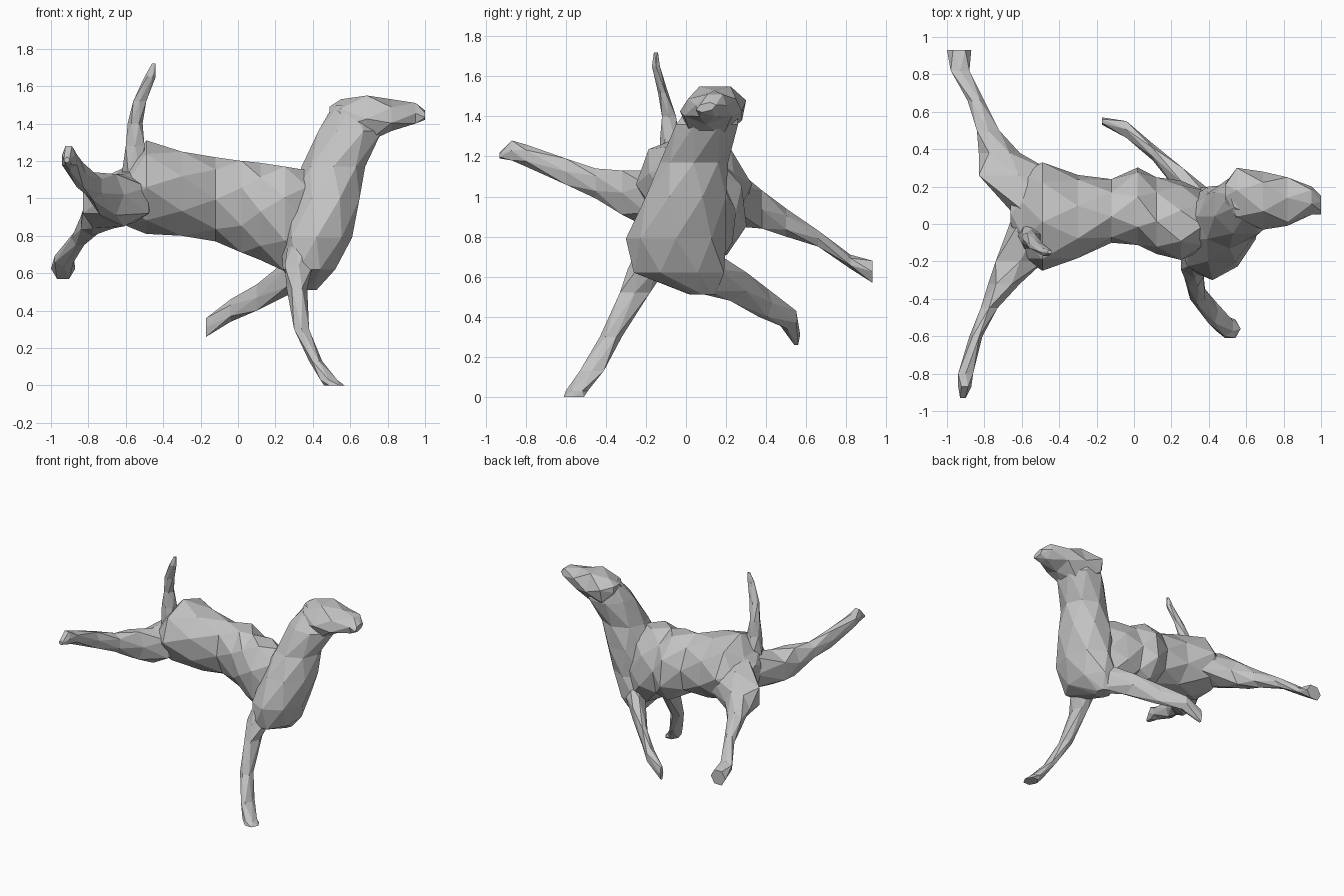
import bpy
import bmesh
from math import cos, sin, pi

default_cube = bpy.data.objects.get("Cube")
if default_cube:
    bpy.data.objects.remove(default_cube, do_unlink=True)

# Single flat colour
grey = bpy.data.materials.new("stone_grey")
grey.use_nodes = True
colour = (.55, .55, .55, 1)
grey.diffuse_color = colour
grey.node_tree.nodes["Principled BSDF"].inputs["Base Color"].default_value = colour


def ring_points(axis, ring, sides, phase, lean):
    """Polygon fitted into a rectangle on the plane across the axis.
    A ring is (position, low, high, low, high) in hundredths of a unit."""
    position, a_low, a_high, b_low, b_high = [value / 100 for value in ring]
    angles = [2 * pi * (i + phase) / sides for i in range(sides)]
    a_reach = max(abs(cos(angle)) for angle in angles)
    b_reach = max(abs(sin(angle)) for angle in angles)
    points = []
    for angle in angles:
        b_unit = sin(angle) / b_reach
        a = (a_low + a_high) / 2 + cos(angle) / a_reach * (a_high - a_low) / 2
        b = (b_low + b_high) / 2 + b_unit * (b_high - b_low) / 2
        a += lean * b_unit
        points.append({"X": (position, a, b),
                       "Y": (a, position, b),
                       "Z": (a, b, position)}[axis])
    return points


def faceted_loft(name, axis, rings, sides=6, lean=0):
    """Closed skin of triangles, every second ring turned by half a side."""
    bm = bmesh.new()
    loops = []
    for index, ring in enumerate(rings):
        points = ring_points(axis, ring, sides, (index % 2) / 2, lean)
        loops.append([bm.verts.new(point) for point in points])
    for index, (lower, upper) in enumerate(zip(loops, loops[1:])):
        for i in range(sides):
            j = (i + 1) % sides
            if index % 2 == 0:
                bm.faces.new((lower[i], lower[j], upper[i]))
                bm.faces.new((lower[j], upper[j], upper[i]))
            else:
                bm.faces.new((lower[i], lower[j], upper[j]))
                bm.faces.new((lower[i], upper[j], upper[i]))
    bm.faces.new(loops[0])
    bm.faces.new(loops[-1])
    bmesh.ops.recalc_face_normals(bm, faces=bm.faces)
    mesh = bpy.data.meshes.new(name)
    bm.to_mesh(mesh)
    bm.free()
    mesh.materials.append(grey)
    part = bpy.data.objects.new(name, mesh)
    bpy.context.collection.objects.link(part)
    return part


# Trunk from broad hips through the waist to the shoulders
faceted_loft("trunk", "X", [
    (-66, 0, 18, 93, 112),
    (-59, -17, 27, 85, 118),
    (-49, -25, 33, 81, 131),
    (-30, -17, 25, 80, 125),
    (-12, -10, 24, 77, 122),
    (2, -10, 29, 71, 120),
    (12, -16, 25, 67, 119),
    (25, -18, 22, 61, 117),
    (37, -14, 18, 55, 115),
    (50, -8, 12, 68, 105),
], sides=8, lean=-.03)

# Deep chest rising into the leaning neck
faceted_loft("chest_and_neck", "Z", [
    (51, 31, 42, 2, 15),
    (62, 24, 52, -26, 19),
    (79, 23, 61, -30, 20),
    (100, 29, 65, -20, 20),
    (117, 34, 68, -13, 21),
    (136, 43, 77, -5, 26),
    (150, 51, 69, 6, 26),
], sides=8)

# Head tapering to the muzzle
faceted_loft("head", "X", [
    (49, 10, 22, 141, 149),
    (55, 3, 29, 133, 153),
    (69, -3, 28, 130, 155),
    (82, 0, 24, 136, 153),
    (95, 5, 20, 140, 151),
    (100, 6, 14, 142, 147),
], lean=.02)

# Front legs: one planted, one swept back
faceted_loft("planted_front_leg", "Z", [
    (78, 27, 40, -22, -8),
    (64, 25, 40, -29, -10),
    (52, 26, 37, -33, -18),
    (30, 30, 38, -43, -32),
    (13, 38, 45, -53, -41),
    (3, 44, 53, -60, -49),
    (0, 46, 57, -61, -51),
])
faceted_loft("raised_front_leg", "X", [
    (42, -4, 17, 53, 74),
    (26, 14, 30, 48, 67),
    (10, 34, 43, 40, 54),
    (-4, 46, 55, 34, 46),
    (-17, 53, 57, 26, 36),
])

# Hind legs spread to both sides, with broad thighs blending into the rump
faceted_loft("lowered_hind_leg", "Y", [
    (6, -65, -36, 92, 118),
    (26, -83, -40, 85, 113),
    (38, -83, -61, 84, 103),
    (50, -84, -72, 80, 94),
    (66, -89, -80, 75, 83),
    (82, -98, -88, 64, 71),
    (93, -100, -87, 57, 68),
])
faceted_loft("kicked_hind_leg", "Y", [
    (4, -65, -42, 90, 116),
    (-20, -74, -48, 85, 113),
    (-32, -78, -61, 91, 113),
    (-45, -82, -73, 99, 114),
    (-60, -88, -81, 106, 119),
    (-80, -94, -86, 115, 126),
    (-87, -94, -87, 118, 128),
    (-93, -93, -90, 119, 122),
])

# Upright tail
faceted_loft("tail", "Z", [
    (114, -62, -49, -13, 0),
    (128, -60, -50, -13, -3),
    (140, -59, -51, -12, -5),
    (152, -56, -49, -14, -9),
    (165, -50, -44, -17, -13),
    (172, -46, -44, -16, -14),
])
